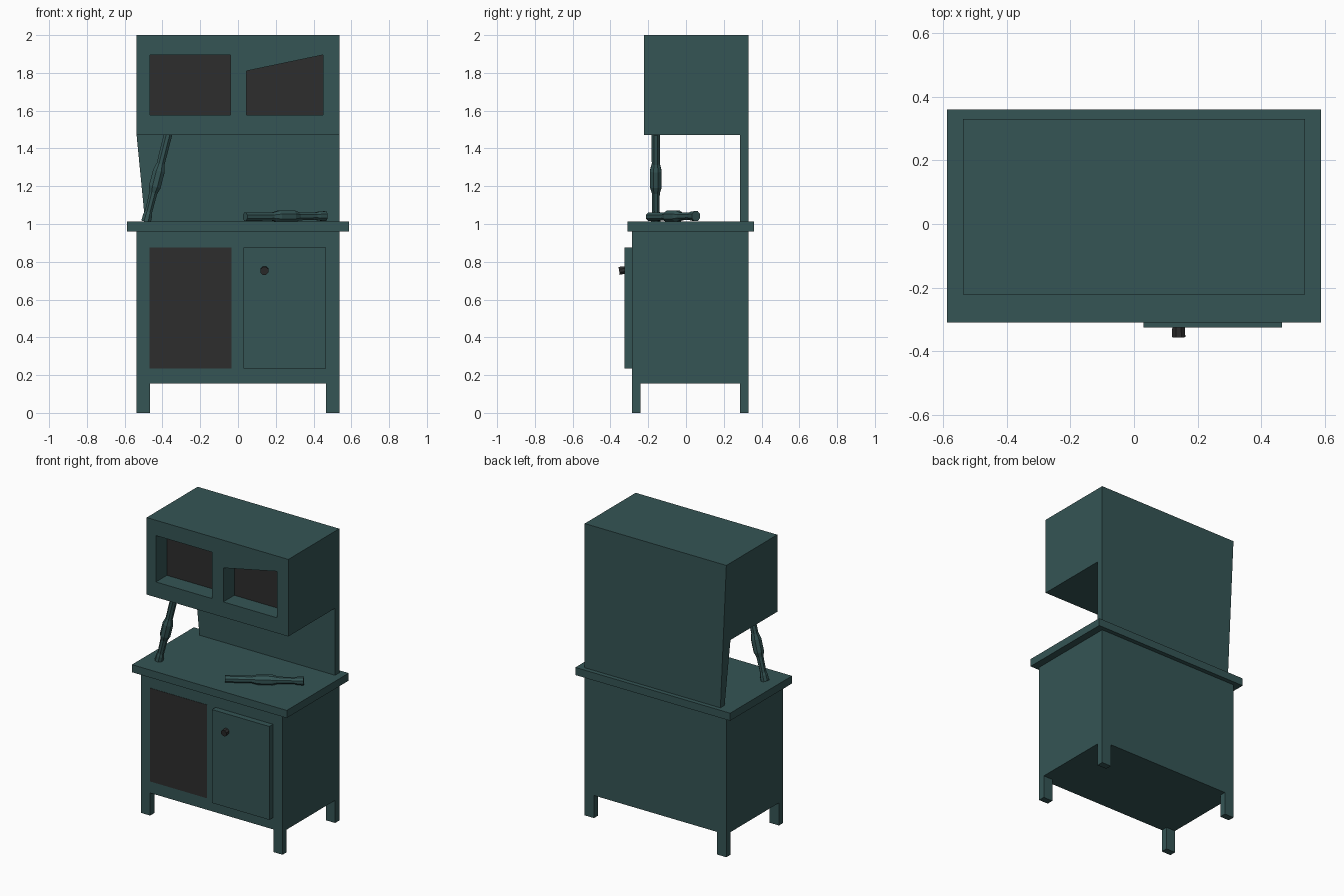
import bpy, bmesh, math
from mathutils import Vector

if "Cube" in bpy.data.objects:
    bpy.data.objects.remove(bpy.data.objects["Cube"])


def material(name, rgb):
    m = bpy.data.materials.new(name)
    m.diffuse_color = (*rgb, 1)
    m.use_nodes = True
    m.node_tree.nodes["Principled BSDF"].inputs["Base Color"].default_value = m.diffuse_color
    return m


TEAL = material("teal_paint", (0.035, 0.09, 0.09))
DARK = material("dark_panel", (0.026, 0.026, 0.026))


def finish(name, bm, mat):
    bmesh.ops.recalc_face_normals(bm, faces=bm.faces)
    me = bpy.data.meshes.new(name)
    bm.to_mesh(me)
    bm.free()
    me.materials.append(mat)
    ob = bpy.data.objects.new(name, me)
    bpy.context.collection.objects.link(ob)
    return ob


def extrude(name, pts, place, lo, hi, mat=TEAL):
    """Extrude a 2D outline; place(a, b, d) gives the 3D point."""
    bm = bmesh.new()
    rings = [[bm.verts.new(place(a, b, d)) for a, b in pts] for d in (lo, hi)]
    for r in rings:
        bm.faces.new(r)
    n = len(pts)
    for i in range(n):
        j = (i + 1) % n
        bm.faces.new((rings[0][i], rings[0][j], rings[1][j], rings[1][i]))
    return finish(name, bm, mat)


def front(a, b, d):
    return (a, d, b)


def side(a, b, d):
    return (d, a, b)


def box(name, x, y, z, mat=TEAL):
    pts = [(x[0], z[0]), (x[1], z[0]), (x[1], z[1]), (x[0], z[1])]
    return extrude(name, pts, front, y[0], y[1], mat)


def lathe(name, profile, start, end, sides=8, mat=TEAL):
    """Turned part: (fraction along the axis, radius) pairs from start to end."""
    start, end = Vector(start), Vector(end)
    rot = (end - start).to_track_quat('Z', 'Y')
    bm = bmesh.new()
    rings = []
    for t, r in profile:
        c = start.lerp(end, t)
        rings.append([bm.verts.new(c + rot @ Vector((
            r * math.cos(math.tau * (i + .5) / sides),
            r * math.sin(math.tau * (i + .5) / sides), 0))) for i in range(sides)])
    for a, b in zip(rings, rings[1:]):
        for i in range(sides):
            j = (i + 1) % sides
            bm.faces.new((a[i], a[j], b[j], b[i]))
    bm.faces.new(rings[0])
    bm.faces.new(rings[-1])
    return finish(name, bm, mat)


# Lower cabinet, legs and worktop
box("lower_cabinet", (-0.537, 0.537), (-0.285, 0.33), (0.155, 0.96))
for sx, sn in ((-1, "left"), (1, "right")):
    for y, yn in (((-0.285, -0.24), "front"), ((0.285, 0.33), "back")):
        box(f"{yn}_{sn}_leg", sorted((sx * 0.537, sx * 0.467)), y, (0, 0.155))
box("worktop", (-0.587, 0.587), (-0.31, 0.36), (0.96, 1.012))

# Lower front: dark opening, door, knob
box("lower_opening", (-0.468, -0.035), (-0.287, -0.28), (0.235, 0.875), DARK)
box("door", (0.03, 0.465), (-0.325, -0.285), (0.235, 0.875))
lathe("door_knob", [(0, 0.021), (1, 0.023)], (0.14, -0.322, 0.757),
      (0.14, -0.354, 0.752), 8, DARK)

# Upper cabinet and back board in one L-shaped profile
upper = extrude("upper_cabinet", [(0.33, 1.012), (0.33, 2), (-0.222, 2), (-0.222, 1.472),
                                  (0.285, 1.472), (0.285, 1.012)], side, -0.537, 0.537)
# broken lower left corner of the back board
for v in upper.data.vertices:
    if v.co.x < 0 and v.co.z < 1.1:
        v.co.x += 0.045

# Recessed upper openings with dark backs
OPENINGS = {
    "left": [(-0.467, 1.577), (-0.04, 1.577), (-0.04, 1.895), (-0.467, 1.895)],
    "right": [(0.044, 1.577), (0.45, 1.577), (0.45, 1.895), (0.044, 1.81)],
}
for key, pts in OPENINGS.items():
    cutter = extrude(f"{key}_cutter", pts, front, -0.3, -0.1)
    cutter.hide_render = True
    mod = upper.modifiers.new(key, 'BOOLEAN')
    mod.operation, mod.solver, mod.object = 'DIFFERENCE', 'EXACT', cutter
    bpy.context.view_layer.objects.active = upper
    bpy.ops.object.modifier_apply(modifier=mod.name)
    bpy.data.objects.remove(cutter)
    extrude(f"{key}_upper_back", pts, front, -0.103, -0.1, DARK)

# Turned posts: one leaning upright, one fallen on the worktop
POST = [(0, 0.028), (0.08, 0.026), (0.12, 0.021), (0.33, 0.023), (0.4, 0.034),
        (0.58, 0.034), (0.66, 0.023), (1, 0.024)]
lathe("standing_post", POST, (-0.487, -0.16, 1.012), (-0.37, -0.16, 1.475))
lathe("fallen_post", POST[::1], (0.462, 0.053, 1.042), (0.038, -0.193, 1.038))
